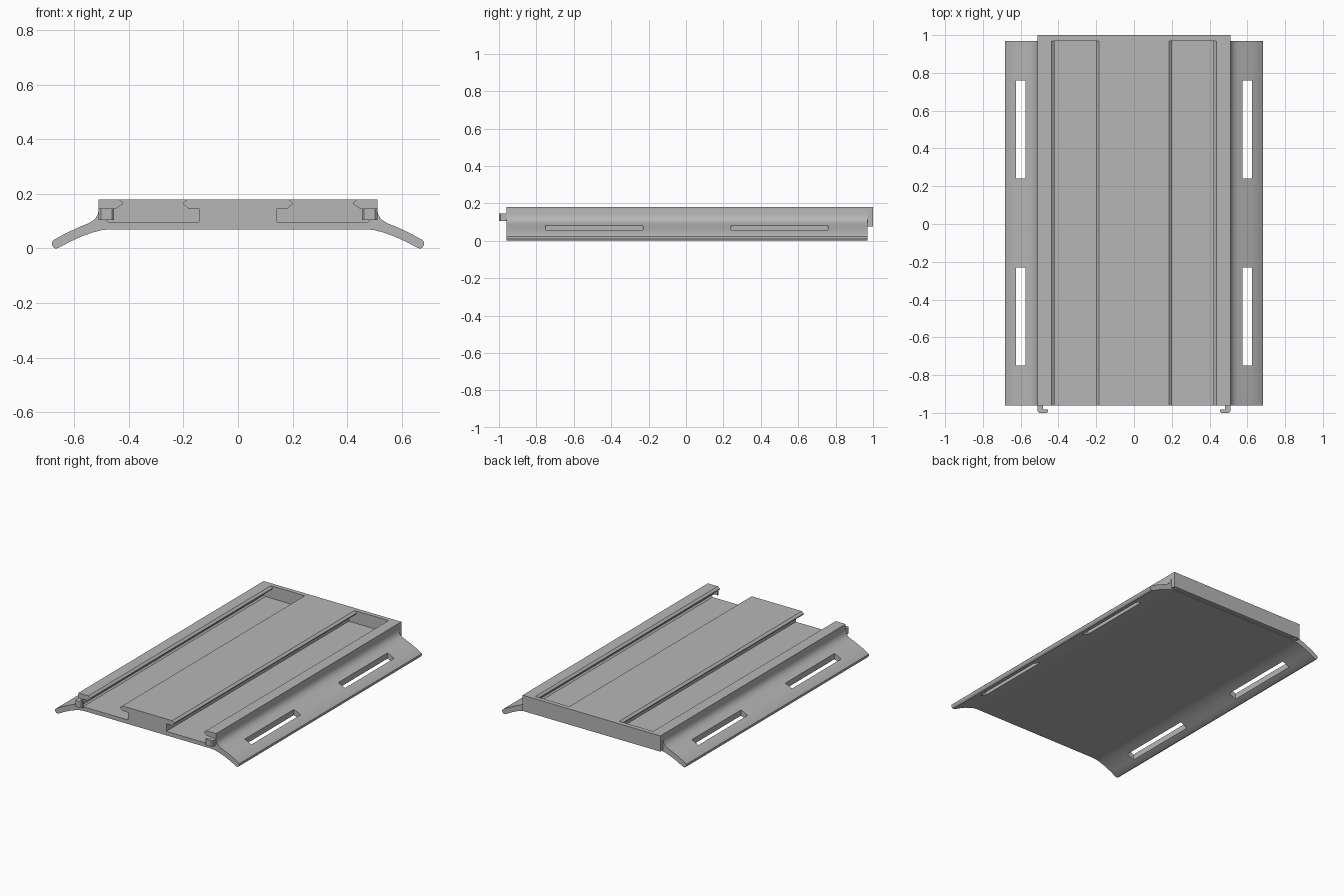
import bpy
import bmesh
from math import radians

if "Cube" in bpy.data.objects:
    bpy.data.objects.remove(bpy.data.objects["Cube"], do_unlink=True)

grey = bpy.data.materials.new("plain grey")
grey.use_nodes = True
grey.diffuse_color = (0.47, 0.47, 0.47, 1)
grey.node_tree.nodes["Principled BSDF"].inputs["Base Color"].default_value = grey.diffuse_color


def prism(name, outline, lift, depth):
    """Extrude a closed outline; lift maps (u, v, depth) to a 3D point."""
    bm = bmesh.new()
    face = bm.faces.new([bm.verts.new(lift(u, v, depth[0])) for u, v in outline])
    new = bmesh.ops.extrude_face_region(bm, geom=[face])["geom"]
    step = lift(0, 0, depth[1] - depth[0])
    bmesh.ops.translate(bm, vec=step, verts=[g for g in new if isinstance(g, bmesh.types.BMVert)])
    bmesh.ops.recalc_face_normals(bm, faces=bm.faces)
    mesh = bpy.data.meshes.new(name)
    bm.to_mesh(mesh)
    bm.free()
    mesh.materials.append(grey)
    obj = bpy.data.objects.new(name, mesh)
    bpy.context.collection.objects.link(obj)
    return obj


def along_y(u, v, d):
    return (u, d, v)


def along_z(u, v, d):
    return (u, v, d)


def box(name, x, y, z):
    corners = [(x[0], y[0]), (x[1], y[0]), (x[1], y[1]), (x[0], y[1])]
    return prism(name, corners, along_z, z)


def activate(obj):
    bpy.ops.object.select_all(action="DESELECT")
    obj.select_set(True)
    bpy.context.view_layer.objects.active = obj


def cut(target, cutter):
    mod = target.modifiers.new("cut", "BOOLEAN")
    mod.operation = "DIFFERENCE"
    mod.solver = "EXACT"
    mod.object = cutter
    activate(target)
    bpy.ops.object.modifier_apply(modifier=mod.name)
    bpy.data.objects.remove(cutter, do_unlink=True)


# Half section: centre rail, undercut channel, outer lip, flared wing
half = [
    (0.185, 0.18), (0.2, 0.168), (0.2, 0.162), (0.182, 0.147), (0.142, 0.147),
    (0.142, 0.097), (0.475, 0.097), (0.485, 0.105), (0.485, 0.147),
    (0.446, 0.147), (0.422, 0.162), (0.422, 0.168), (0.436, 0.18), (0.51, 0.18),
    (0.51, 0.142), (0.513, 0.126), (0.52, 0.113), (0.531, 0.102), (0.548, 0.092),
    (0.58, 0.079), (0.63, 0.056), (0.675, 0.031), (0.682, 0.024), (0.682, 0.014),
    (0.676, 0.004), (0.668, 0.0), (0.66, 0.001), (0.61, 0.027), (0.57, 0.045),
    (0.53, 0.059), (0.5, 0.067), (0.47, 0.07),
]
section = half + [(-x, z) for x, z in reversed(half)]
tray = prism("rail_tray", section, along_y, (-0.96, 0.97))

# Wall closing the channels at the back
wall = box("back_wall", (-0.51, 0.51), (0.97, 1.0), (0.075, 0.18))

# Strap slots in the wings, clip sockets in the wall, clips at the front
hook = [(0.51, -0.955), (0.51, -0.992), (0.502, -1.0), (0.462, -1.0), (0.455, -0.994),
        (0.455, -0.983), (0.481, -0.983), (0.481, -0.955)]
for side, word in ((1, "left"), (-1, "right")):
    for y in (-0.49, 0.5):
        edges = sorted((side * 0.575, side * 0.625))
        cut(tray, box("slot_cutter", edges, (y - 0.26, y + 0.26), (-0.1, 0.2)))
    edges = sorted((side * 0.47, side * 0.5))
    cut(wall, box("socket_cutter", edges, (0.977, 0.993), (0.05, 0.14)))
    prism(word + "_front_clip", [(side * x, y) for x, y in hook], along_z, (0.105, 0.146))

activate(tray)
bpy.ops.object.shade_smooth_by_angle(angle=radians(28))
